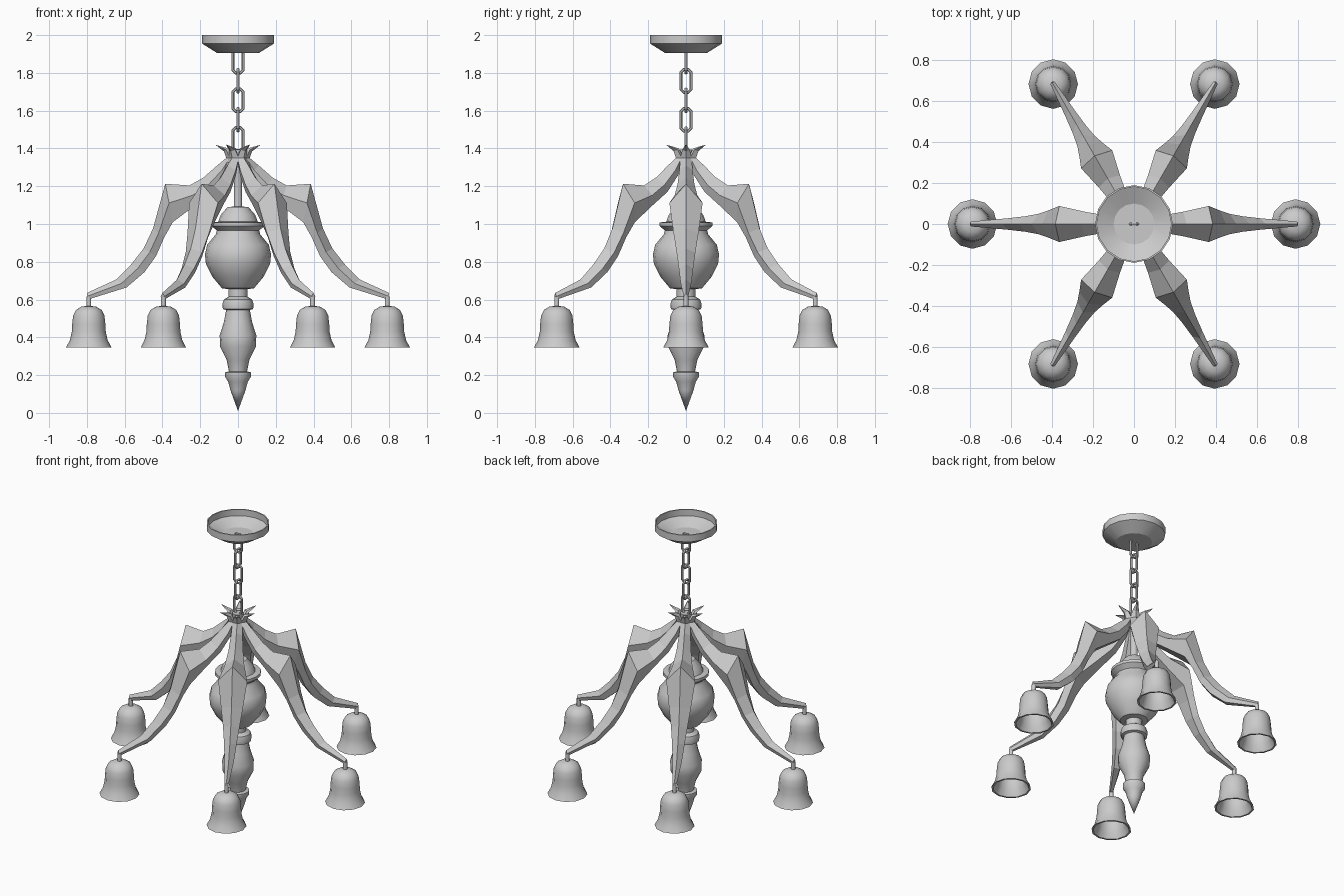
import bpy, bmesh, math
from mathutils import Vector, Matrix

cube = bpy.data.objects.get("Cube")
if cube:
    bpy.data.objects.remove(cube, do_unlink=True)

grey = bpy.data.materials.new("pale_grey_metal")
grey.use_nodes = True
colour = (0.6, 0.6, 0.6, 1)
grey.diffuse_color = colour
grey.node_tree.nodes["Principled BSDF"].inputs["Base Color"].default_value = colour


def finish(bm, name, smooth=None):
    """Turn a bmesh into a named object."""
    bmesh.ops.remove_doubles(bm, verts=bm.verts, dist=0.0005)
    bmesh.ops.recalc_face_normals(bm, faces=bm.faces)
    mesh = bpy.data.meshes.new(name)
    bm.to_mesh(mesh)
    bm.free()
    mesh.materials.append(grey)
    obj = bpy.data.objects.new(name, mesh)
    bpy.context.collection.objects.link(obj)
    if smooth:
        bpy.ops.object.select_all(action='DESELECT')
        obj.select_set(True)
        bpy.context.view_layer.objects.active = obj
        bpy.ops.object.shade_smooth_by_angle(angle=math.radians(smooth))
    return obj


def skin(bm, rings):
    """Bridge successive closed rings of points with quads."""
    rows = [[bm.verts.new(p) for p in ring] for ring in rings]
    n = len(rows[0])
    for a, b in zip(rows, rows[1:]):
        for i in range(n):
            j = (i + 1) % n
            bm.faces.new((a[i], a[j], b[j], b[i]))
    return rows


def lathe(name, profile, sides, smooth=40):
    bm = bmesh.new()
    turn = [math.tau * i / sides for i in range(sides)]
    skin(bm, [[(r * math.cos(t), r * math.sin(t), z) for t in turn] for r, z in profile])
    return finish(bm, name, smooth)


def ring_of_six(obj, name):
    """Share one mesh between six evenly turned copies."""
    for i in range(6):
        copy = obj if i == 0 else obj.copy()
        copy.name = f"{name}_{i + 1}"
        if i:
            bpy.context.collection.objects.link(copy)
        angle = i * math.pi / 3
        copy.matrix_world = Matrix.Rotation(angle, 4, 'Z') @ obj.matrix_world if i else copy.matrix_world


# Ceiling dish, open at the top
lathe("ceiling_dish", [(0, 1.905), (.11, 1.905), (.19, 1.955), (.19, 2), (.182, 2),
                       (.182, 1.958), (.1, 1.918), (0, 1.918)], 16, 25)

# Turned central column with its pointed finial
lathe("central_column", [
    (0, .01), (.04, .12), (.052, .165), (.068, .19), (.068, .215), (.048, .22),
    (.06, .28), (.095, .35), (.097, .41), (.075, .48), (.063, .545),
    (.08, .55), (.083, .575), (.075, .6), (.05, .615), (.05, .655),
    (.085, .66), (.135, .72), (.17, .79), (.175, .84), (.163, .89),
    (.118, .945), (.112, .965), (.14, .99), (.14, 1.008), (.105, 1.012),
    (.09, 1.05), (.055, 1.09), (.022, 1.092), (.022, 1.3), (.033, 1.34),
    (.033, 1.395), (0, 1.395)], 16)

# Chain of oval links, each turned a quarter from the last
for i in range(5):
    bpy.ops.mesh.primitive_torus_add(major_radius=.029, minor_radius=.008,
                                     major_segments=8, minor_segments=6)
    link = bpy.context.object
    link.name = f"chain_link_{i + 1}"
    link.data.transform(Matrix.Rotation(math.pi / 8, 4, 'Z'))
    link.data.transform(Matrix.Rotation(math.pi / 2, 4, 'X'))
    for v in link.data.vertices:
        v.co.z += math.copysign(.034, v.co.z)
    link.data.transform(Matrix.Rotation(i * math.pi / 2, 4, 'Z'))
    link.location.z = 1.86 - i * .1025
    link.data.materials.append(grey)

# Faceted arm: ridge radius and height, underside radius and height, half width
stations = [
    (.12, 1.42, .118, 1.418, .003),
    (.075, 1.385, .05, 1.4, .02),
    (.062, 1.35, .025, 1.35, .03),
    (.11, 1.31, .06, 1.26, .035),
    (.183, 1.246, .13, 1.17, .045),
    (.257, 1.204, .225, 1.1, .06),
    (.385, 1.213, .345, 1.01, .088),
    (.45, .976, .39, .93, .066),
    (.5, .87, .434, .83, .05),
    (.566, .786, .495, .745, .038),
    (.645, .706, .59, .664, .028),
    (.8, .635, .795, .6, .012)]
rings = []
for tr, tz, br, bz, w in stations:
    top, low = Vector((tr, 0, tz)), Vector((br, 0, bz))
    side = top.lerp(low, .5)
    out = Vector((0, w, 0))
    rings.append([top, side + out, low + out * .65, low - out * .65, side - out])
bm = bmesh.new()
rows = skin(bm, rings)
bm.faces.new(rows[0])
bm.faces.new(rows[-1])
ring_of_six(finish(bm, "arm"), "arm")

# Hanging bell shade with a short stem, hollow below
bell = lathe("bell_shade", [
    (0, .615), (.013, .615), (.013, .566), (.04, .562), (.068, .545), (.083, .515),
    (.088, .47), (.09, .43), (.1, .385), (.121, .345), (.11, .345), (.09, .385),
    (.08, .43), (.077, .48), (.06, .53), (0, .55)], 12)
bell.data.transform(Matrix.Translation((.79, 0, 0)))
ring_of_six(bell, "bell_shade")
